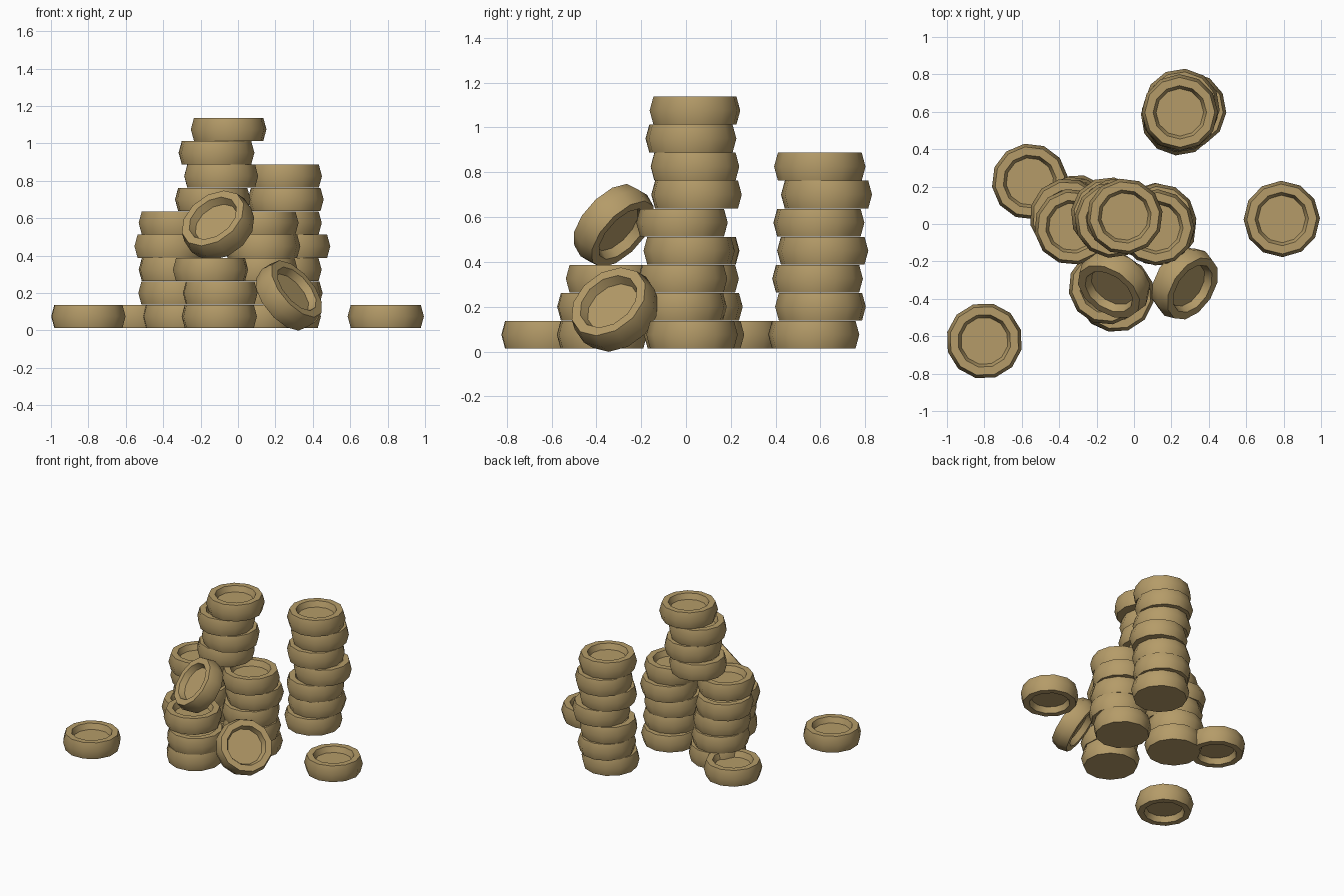
import bpy, bmesh, math, random
from mathutils import Vector, Matrix

if "Cube" in bpy.data.objects:
    bpy.data.objects.remove(bpy.data.objects["Cube"])

random.seed(4)
SIDES, H, BASE, STEP = 12, 0.124, 0.013, 0.125

mat = bpy.data.materials.new("tan_rubber")
mat.diffuse_color = (0.46, 0.33, 0.14, 1)
mat.use_nodes = True
mat.node_tree.nodes["Principled BSDF"].inputs["Base Color"].default_value = mat.diffuse_color


def tire_mesh(name, hollow_bottom):
    """Bulging tire with a recessed top, and optionally a recessed underside."""
    h = H / 2
    profile = [(0.127, h - 0.042), (0.143, h), (0.187, h), (0.204, 0.0), (0.187, -h)]
    if hollow_bottom:
        profile += [(0.143, -h), (0.127, -h + 0.042)]
    bm = bmesh.new()
    rings = []
    for r, z in profile:
        rings.append([bm.verts.new((r * math.cos(2 * math.pi * i / SIDES),
                                    r * math.sin(2 * math.pi * i / SIDES), z))
                      for i in range(SIDES)])
    for a, b in zip(rings, rings[1:]):
        for i in range(SIDES):
            j = (i + 1) % SIDES
            bm.faces.new((a[i], b[i], b[j], a[j]))
    bm.faces.new(rings[0])
    bm.faces.new(rings[-1][::-1])
    bmesh.ops.recalc_face_normals(bm, faces=bm.faces[:])
    me = bpy.data.meshes.new(name)
    bm.to_mesh(me)
    bm.free()
    me.materials.append(mat)
    return me


stack_mesh = tire_mesh("stacked_tire", False)
loose_mesh = tire_mesh("loose_tire", True)


def place(name, mesh, centre, normal=(0, 0, 1)):
    ob = bpy.data.objects.new(name, mesh)
    bpy.context.collection.objects.link(ob)
    turn = Vector(normal).to_track_quat('Z', 'Y').to_matrix().to_4x4()
    spin = Matrix.Rotation(random.uniform(0, 2 * math.pi), 4, 'Z')
    ob.matrix_world = Matrix.Translation(centre) @ turn @ spin
    return ob


def stack(name, positions, first=0):
    for k, (x, y) in enumerate(positions):
        z = BASE + H / 2 + (first + k) * STEP
        place(f"{name}_tire_{k + 1}", stack_mesh, (x, y, z))


# Upright stacks, listed bottom to top
stack("back_stack", [(0.24, 0.57), (0.25, 0.60), (0.245, 0.587), (0.29, 0.61),
                     (0.245, 0.593), (0.255, 0.627), (0.245, 0.597)])
stack("left_stack", [(-0.31, 0.06), (-0.33, 0.05), (-0.33, 0.035),
                     (-0.355, 0.04), (-0.33, -0.015)])
stack("right_stack", [(0.12, 0.016), (0.13, -0.02), (0.12, -0.015),
                      (0.13, 0.014), (0.12, -0.018)])
stack("front_stack", [(-0.10, -0.375), (-0.095, -0.375), (-0.147, -0.335)])

# Stack bridging the left and right stacks
stack("upper_stack", [(-0.135, 0.047), (-0.09, 0.04), (-0.115, 0.022),
                      (-0.05, 0.04)], first=5)

# Tires lying flat on the ground
for i, (x, y) in enumerate([(-0.80, -0.625), (0.79, 0.027), (-0.557, 0.227)]):
    place(f"ground_tire_{i + 1}", loose_mesh, (x, y, BASE + H / 2))

# Tires leaning against the stacks
place("leaning_tire_low", loose_mesh, (0.272, -0.318, 0.187), (0.68, -0.45, 0.58))
place("leaning_tire_high", loose_mesh, (-0.107, -0.322, 0.562), (-0.45, -0.65, 0.61))

# Rounded treads, sharp rims
for ob in bpy.context.collection.objects:
    ob.select_set(ob.name in ("ground_tire_1", "back_stack_tire_1"))
bpy.context.view_layer.objects.active = bpy.data.objects["ground_tire_1"]
for me in (stack_mesh, loose_mesh):
    me.shade_smooth()
    me.set_sharp_from_angle(angle=math.radians(40))
